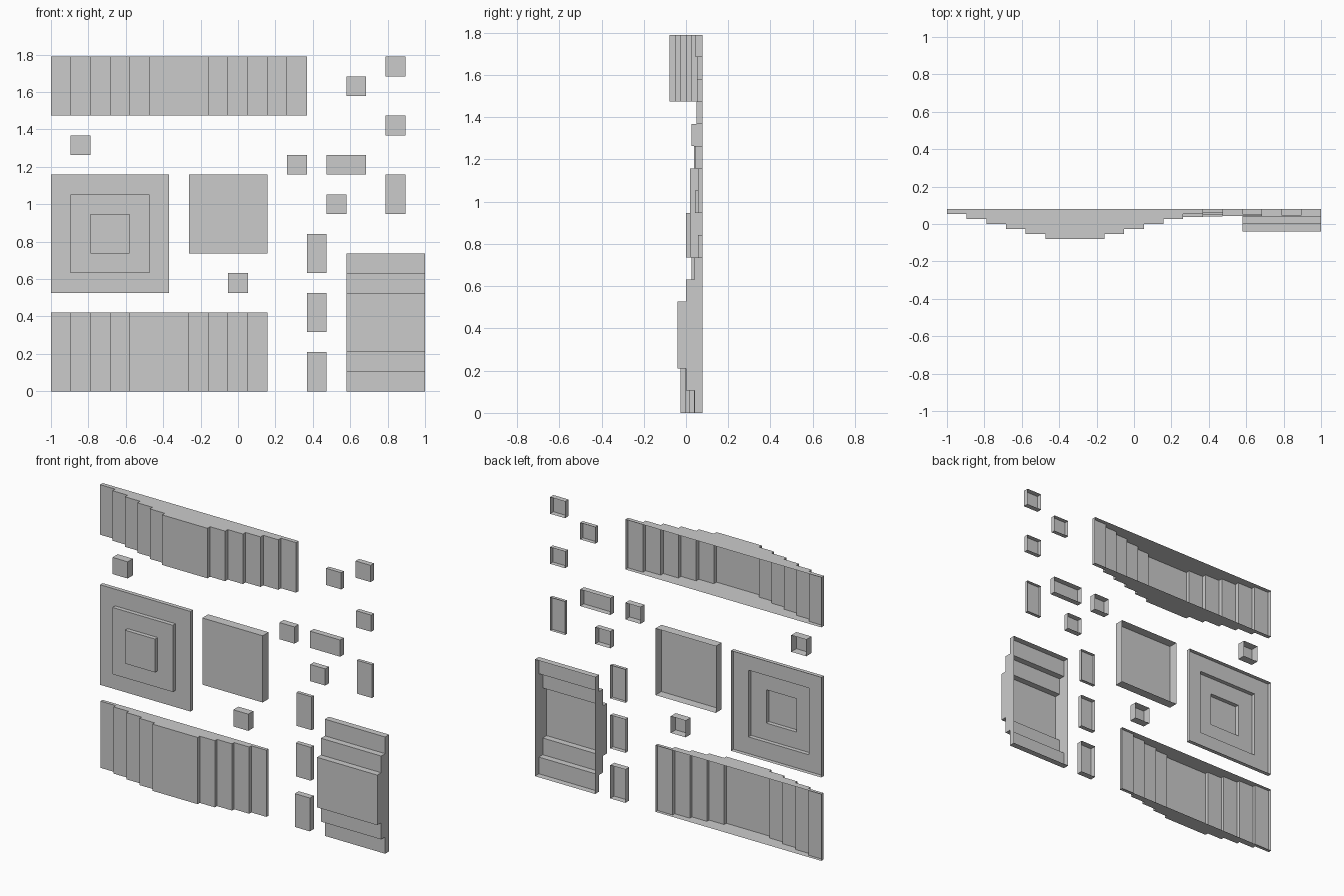
import bpy, bmesh

if "Cube" in bpy.data.objects:
    bpy.data.objects.remove(bpy.data.objects["Cube"])

U = 2 / 19          # grid cell
BACK = 0.75 * U     # common open back plane


def gx(i):
    return -1 + i * U


def finish(name, bm):
    """Orient outward, open the back, and link the object."""
    bmesh.ops.recalc_face_normals(bm, faces=bm.faces[:])
    back = [f for f in bm.faces if f.normal.y > 0.9
            and abs(f.calc_center_median().y - BACK) < 1e-5]
    bmesh.ops.delete(bm, geom=back, context='FACES')
    me = bpy.data.meshes.new(name)
    bm.to_mesh(me)
    bm.free()
    ob = bpy.data.objects.new(name, me)
    bpy.context.collection.objects.link(ob)
    return ob


def stepped(name, x0, x1, z0, z1, levels, step, along='x'):
    """Symmetric stepped relief, extruded across the other axis."""
    a, b = (x0, x1) if along == 'x' else (z0, z1)
    left, right = [(a, 0)], [(b, 0)]
    for k in range(1, levels + 1):
        left.append((a + k - 1, k))
        right.append((b - k + 1, k))
        if k < levels:
            left.append((a + k, k))
            right.append((b - k, k))
    profile = left + right[::-1]
    bm = bmesh.new()
    rows = []
    for c in ((z0, z1) if along == 'x' else (x0, x1)):
        row = []
        for t, k in profile:
            i, j = (t, c) if along == 'x' else (c, t)
            row.append(bm.verts.new((gx(i), BACK - k * step, j * U)))
        bm.faces.new(row)
        rows.append(row)
    p, q = rows
    for i in range(len(p)):
        j = (i + 1) % len(p)
        bm.faces.new((p[i], p[j], q[j], q[i]))
    return finish(name, bm)


def concentric(name, x0, x1, z0, z1, levels, step):
    """Square relief stepping in on all four sides."""
    bm = bmesh.new()
    base = bm.faces.new([bm.verts.new((gx(i), BACK, j * U)) for i, j in
                         ((x0, z0), (x1, z0), (x1, z1), (x0, z1))])
    top = base
    for k in range(levels):
        if k:
            bmesh.ops.inset_region(bm, faces=[top], thickness=U, use_even_offset=True)
        top = bmesh.ops.extrude_discrete_faces(bm, faces=[top])['faces'][0]
        bmesh.ops.translate(bm, verts=top.verts[:], vec=(0, -step, 0))
    return finish(name, bm)


# Large stepped panels
stepped("upper_stepped_panel", 0, 13, 14, 17, 6, U / 4)
stepped("lower_stepped_panel", 0, 11, 0, 4, 5, U / 5)
stepped("right_stepped_panel", 15, 19, 0, 7, 3, U * 0.375, 'z')
concentric("concentric_panel", 0, 6, 5, 11, 3, U / 4)

# Flat open-backed blocks: x0, x1, z0, z1, front y
blocks = [
    ("square_panel", 7, 11, 7, 11, 0.02),
    ("left_block", 1, 2, 12, 13, 0.027),
    ("centre_block", 9, 10, 5, 6, 0.028),
    ("middle_block", 12, 13, 11, 12, 0.037),
    ("wide_block", 14, 16, 11, 12, 0.042),
    ("small_block", 14, 15, 9, 10, 0.043),
    ("upper_block", 15, 16, 15, 16, 0.052),
    ("top_right_block", 17, 18, 16, 17, 0.045),
    ("right_block", 17, 18, 13, 14, 0.05),
    ("right_tall_block", 17, 18, 9, 11, 0.058),
    ("tall_block_low", 13, 14, 0, 2, 0.04),
    ("tall_block_mid", 13, 14, 3, 5, 0.05),
    ("tall_block_high", 13, 14, 6, 8, 0.058),
]
for name, x0, x1, z0, z1, y in blocks:
    stepped(name, x0, x1, z0, z1, 1, BACK - y)
